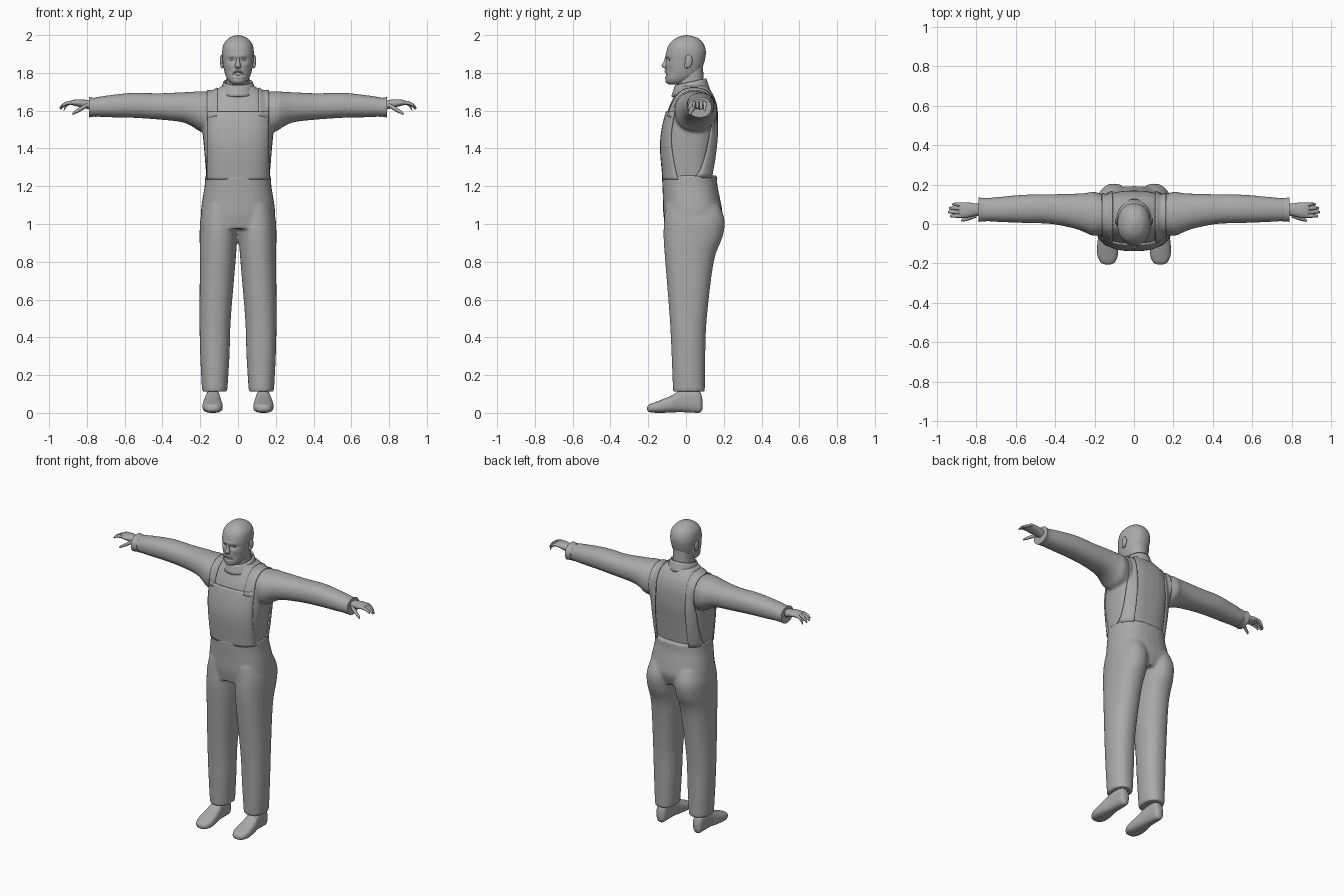
import bpy, bmesh, math
from mathutils import Vector
from mathutils.bvhtree import BVHTree

if bpy.data.objects.get("Cube"):
    bpy.data.objects.remove(bpy.data.objects["Cube"])

grey = bpy.data.materials.new("plain_grey")
grey.use_nodes = True
grey.diffuse_color = (0.4, 0.4, 0.4, 1)
grey.node_tree.nodes["Principled BSDF"].inputs["Base Color"].default_value = (0.4, 0.4, 0.4, 1)
SIDES = (("left", 1), ("right", -1))


def refine(rows, steps):
    """Smooth curve through the given cross-sections."""
    out = []
    last = len(rows) - 1
    for i in range(last):
        a, b, c, d = (rows[min(max(i + k, 0), last)] for k in (-1, 0, 1, 2))
        for s in range(steps):
            t = s / steps
            out.append([q + t / 2 * (r - p + t * (2*p - 5*q + 4*r - e + t * (3*(q - r) + e - p)))
                        for p, q, r, e in zip(a, b, c, d)])
    return out + [list(rows[-1])]


def skin(bm, rows, closed=True, caps=True):
    """Join rows of points with quads."""
    rings = [[bm.verts.new(p) for p in row] for row in rows]
    n = len(rings[0])
    for a, b in zip(rings, rings[1:]):
        for k in range(n if closed else n - 1):
            m = (k + 1) % n
            bm.faces.new((a[k], a[m], b[m], b[k]))
    if closed and caps:
        bm.faces.new(rings[0])
        bm.faces.new(rings[-1])


def tube(bm, axis, sections, side=1, power=2.2, seg=32, steps=4):
    """Loft along an axis; a section is (position, low, high, low, high)."""
    main = "xyz".index(axis)
    u, v = [i for i in range(3) if i != main]
    rows = []
    for t, l1, h1, l2, h2 in refine(sections, steps):
        row = []
        for k in range(seg):
            c, s = (math.copysign(abs(f) ** (2 / power), f)
                    for f in (math.cos(math.tau * k / seg), math.sin(math.tau * k / seg)))
            p = Vector((0, 0, 0))
            p[main] = t
            p[u] = (l1 + h1) / 2 + (h1 - l1) / 2 * c
            p[v] = (l2 + h2) / 2 + (h2 - l2) / 2 * s
            p.x *= side
            row.append(p)
        rows.append(row)
    skin(bm, rows)


def sym(z, half, front, back):
    return (z, -half, half, front, back)


def ball(bm, centre, size):
    made = bmesh.ops.create_uvsphere(bm, u_segments=16, v_segments=10, radius=1)["verts"]
    for v in made:
        v.co = Vector(c + s * q for c, s, q in zip(centre, size, v.co))


def finish(name, bm, voxel=0, thick=0):
    bmesh.ops.recalc_face_normals(bm, faces=bm.faces[:])
    mesh = bpy.data.meshes.new(name)
    bm.to_mesh(mesh)
    bm.free()
    mesh.polygons.foreach_set("use_smooth", [True] * len(mesh.polygons))
    mesh.set_sharp_from_angle(angle=math.radians(50))
    mesh.materials.append(grey)
    obj = bpy.data.objects.new(name, mesh)
    bpy.context.scene.collection.objects.link(obj)
    if voxel:
        mod = obj.modifiers.new("blend", 'REMESH')
        mod.mode = 'VOXEL'
        mod.voxel_size = voxel
        mod.use_smooth_shade = True
        mod = obj.modifiers.new("soften", 'SMOOTH')
        mod.factor = 0.5
        mod.iterations = 7
    if thick:
        mod = obj.modifiers.new("cloth", 'SOLIDIFY')
        mod.thickness = thick
        mod.offset = 0
    return obj


# Shirt: trunk and sleeves blended together
bm = bmesh.new()
tube(bm, "z", [sym(1.15, .162, -.11, .13), sym(1.25, .168, -.118, .135), sym(1.4, .18, -.13, .155),
               sym(1.5, .188, -.122, .168), sym(1.6, .185, -.097, .168), sym(1.66, .165, -.072, .155),
               sym(1.7, .13, -.052, .135), sym(1.735, .08, -.04, .11)], power=2.7)
for word, side in SIDES:
    tube(bm, "x", [(.1, -.05, .13, 1.47, 1.7), (.2, -.06, .163, 1.49, 1.703), (.24, -.047, .158, 1.515, 1.7),
                   (.3, -.024, .154, 1.54, 1.697), (.42, .0, .151, 1.553, 1.692), (.55, .005, .149, 1.562, 1.695),
                   (.68, .01, .138, 1.565, 1.682), (.775, .016, .129, 1.57, 1.667)], side)
shirt = finish("shirt", bm, .008)

# Trousers: hips and two legs blended together
bm = bmesh.new()
tube(bm, "z", [sym(.975, .19, -.108, .165), sym(1.05, .197, -.12, .192), sym(1.12, .19, -.122, .183),
               sym(1.2, .177, -.125, .167), sym(1.258, .174, -.128, .164)], power=2.4)
for word, side in SIDES:
    tube(bm, "z", [(.112, .057, .19, -.069, .1), (.3, .045, .2, -.076, .102), (.5, .038, .204, -.086, .11),
                   (.8, .013, .202, -.11, .147), (.93, .004, .203, -.119, .193), (1.02, .002, .2, -.116, .205),
                   (1.1, .005, .18, -.11, .178)], side)
finish("trousers", bm, .008)

# Bib and shoulder straps laid over the shirt
bpy.context.view_layer.update()
surface = BVHTree.FromObject(shirt, bpy.context.evaluated_depsgraph_get())


def drape(origin, direction, fallback, gap):
    hit = surface.ray_cast(origin, direction)[0] or surface.find_nearest(fallback)[0]
    return hit - direction * gap


bm = bmesh.new()
rows = []
for i in range(25):
    z = 1.235 + .36 * i / 24
    row = []
    for k in range(33):
        x = .162 * (k / 16 - 1)
        row.append(drape(Vector((x, -1, z)), Vector((0, 1, 0)), Vector((x, -.03, z)), .004))
    rows.append(row)
skin(bm, rows, closed=False)
finish("front_bib", bm, thick=.008)

for word, side in SIDES:
    bm = bmesh.new()
    rows = []
    spots = []
    for i in range(22):
        angle = math.radians(28 + 122 * i / 21)
        out = Vector((0, -math.cos(angle), math.sin(angle)))
        spots.append((Vector((0, .04, 1.5)) + out * .6, -out, .004, .136))
    for i in range(1, 15):
        t = i / 14
        spots.append((Vector((0, 1, 1.57 - .325 * t)), Vector((0, -1, 0)),
                      .004 + .018 * math.sin(t * 2.2), .136 + .004 * t))
    for origin, inward, gap, centre in spots:
        row = []
        for k in range(7):
            x = side * (centre + .027 * (k / 3 - 1))
            row.append(drape(origin + Vector((x, 0, 0)), inward, Vector((x, .1, origin.z)), gap))
        rows.append(row)
    skin(bm, rows, closed=False)
    finish(word + "_strap", bm, thick=.008)

# Collar: sloping band, lower at the front
bm = bmesh.new()
rows = []
for i in range(5):
    v = i / 4
    rows.append([])
    for k in range(48):
        a = math.tau * k / 48
        rows[-1].append((math.sin(a) * (.073 + .024 * v), .025 - math.cos(a) * (.079 + .02 * v),
                         1.77 - .06 * v - .018 * (1 + math.cos(a))))
skin(bm, rows, caps=False)
finish("collar", bm, thick=.008)

# Neck
bm = bmesh.new()
tube(bm, "z", [sym(1.66, .066, -.045, .1), sym(1.74, .061, -.046, .094), sym(1.84, .06, -.04, .09)])
finish("neck", bm)

# Head with sockets, brow and mouth pressed into the face
bm = bmesh.new()
tube(bm, "z", [sym(1.738, .022, -.09, -.03), sym(1.748, .042, -.103, .01), sym(1.765, .056, -.108, .04),
               sym(1.79, .067, -.108, .07), sym(1.83, .077, -.107, .088), sym(1.87, .082, -.106, .1),
               sym(1.91, .084, -.104, .105), sym(1.95, .077, -.09, .095), sym(1.98, .054, -.06, .07),
               sym(1.994, .029, -.028, .038), sym(2, .004, 0, .008)], seg=64, steps=6)
for v in bm.verts:
    if v.co.y < -.03:
        x, z = abs(v.co.x), v.co.z

        def dent(cx, cz, wx, wz):
            return math.exp(-((x - cx) / wx) ** 2 - ((z - cz) / wz) ** 2)
        v.co.y += (.013 * dent(.033, 1.868, .017, .012) - .005 * dent(.02, 1.89, .03, .009)
                   + .005 * dent(0, 1.786, .024, .005) - .004 * dent(0, 1.776, .018, .006)
                   - .003 * dent(0, 1.755, .02, .01) + .004 * dent(.05, 1.81, .02, .02))
finish("head", bm)

bm = bmesh.new()
tube(bm, "z", [sym(1.89, .008, -.108, -.08), sym(1.862, .01, -.117, -.08), sym(1.838, .016, -.129, -.08),
               sym(1.823, .013, -.115, -.08)], seg=20)
finish("nose", bm)

bm = bmesh.new()
for word, side in SIDES:
    tube(bm, "x", [(0, -.115, -.09, 1.804, 1.815), (.015, -.114, -.085, 1.798, 1.813),
                   (.03, -.103, -.08, 1.786, 1.794)], side, seg=12)
finish("moustache", bm)

for word, side in SIDES:
    bm = bmesh.new()
    ball(bm, (side * .033, -.079, 1.868), (.014, .012, .009))
    finish(word + "_eye", bm)

    bm = bmesh.new()
    ball(bm, (side * .087, .014, 1.862), (.009, .02, .034))
    ball(bm, (side * .084, .004, 1.84), (.009, .013, .016))
    finish(word + "_ear", bm)

    # Cuff
    bm = bmesh.new()
    tube(bm, "x", [(.75, .014, .132, 1.566, 1.671), (.765, .013, .132, 1.568, 1.668),
                   (.79, .011, .135, 1.564, 1.672)], side)
    finish(word + "_cuff", bm)

    # Hand: palm, four curling fingers and a thumb
    bm = bmesh.new()
    tube(bm, "x", [(.76, .044, .1, 1.6, 1.65), (.81, .04, .105, 1.612, 1.658), (.85, .031, .11, 1.622, 1.66),
                   (.88, .033, .107, 1.63, 1.655), (.89, .045, .095, 1.636, 1.649)], side, seg=24)
    for i, reach in enumerate((.06, .07, .065, .048)):
        y = .041 + .0195 * i
        drop = .022 + .007 * i
        path = [(0, 0, .0095), (.45, .12, .0095), (.8, .55, .008), (.96, .9, .006), (1, 1, .001)]
        tube(bm, "x", [(.875 + reach * t, y - r, y + r, 1.643 - drop * d - r, 1.643 - drop * d + r)
                       for t, d, r in path], side, seg=12)
    path = [(0, .012), (.4, .0125), (.75, .01), (.95, .007), (1, .001)]
    tube(bm, "x", [(.8 + .078 * t, .045 - .028 * t - r, .045 - .028 * t + r,
                    1.628 - .045 * t - r, 1.628 - .045 * t + r) for t, r in path], side, seg=12)
    finish(word + "_hand", bm)

    # Shoe
    bm = bmesh.new()
    tube(bm, "y", [(-.206, .122, .145, .016, .03), (-.194, .097, .17, .005, .045), (-.15, .081, .187, 0, .062),
                   (-.08, .086, .184, .002, .09), (-.03, .093, .174, .004, .118), (.04, .098, .168, .001, .128),
                   (.075, .104, .163, .002, .11), (.087, .12, .147, .02, .07)], side, power=2.6)
    finish(word + "_shoe", bm)
